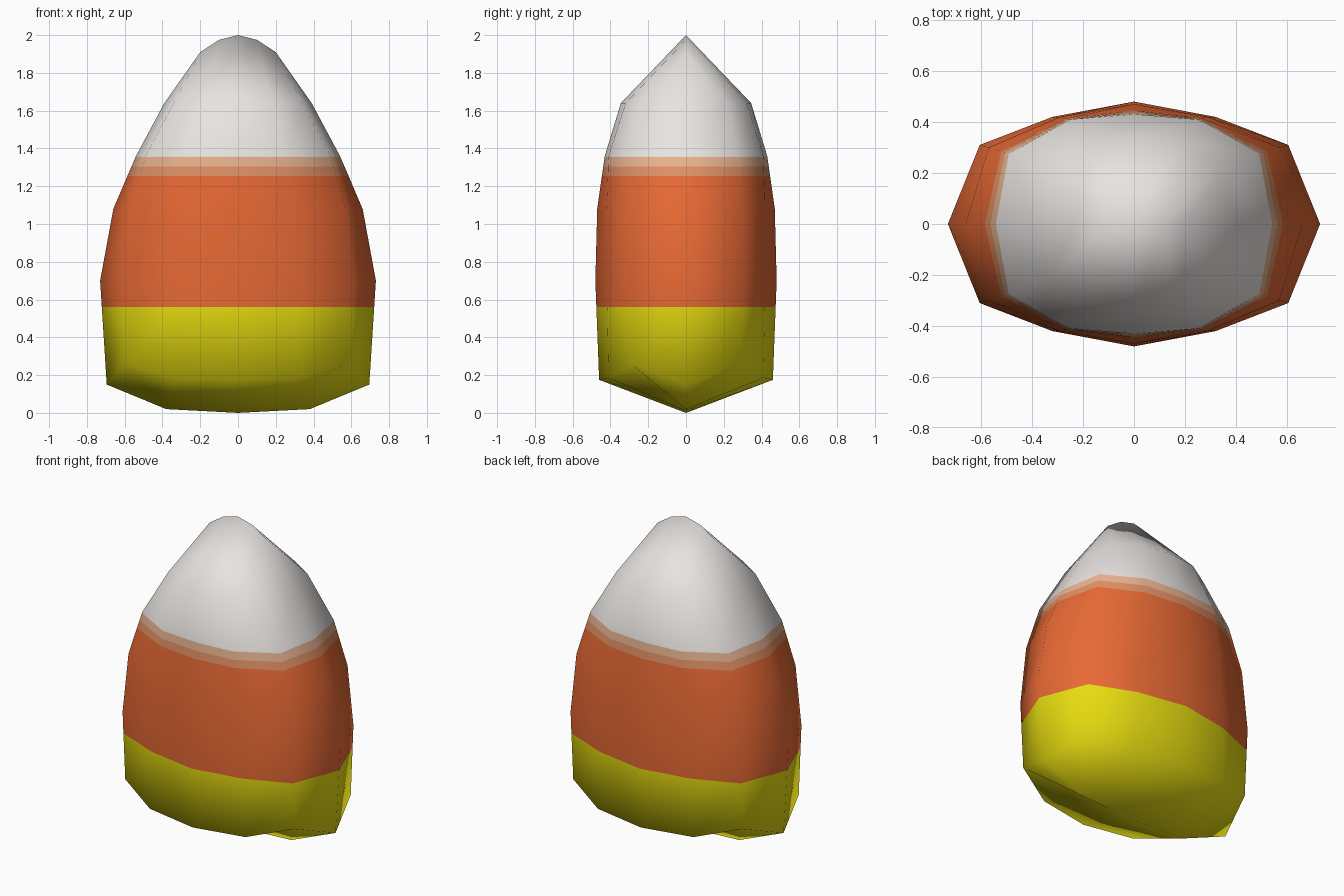
import bpy, bmesh

if "Cube" in bpy.data.objects:
    bpy.data.objects.remove(bpy.data.objects["Cube"])

# Quarter cross-sections (x, y, z): side tip, corner, shoulder, face centre
RINGS = [
    [(0.38, 0, 0.02), (0.38, 0, 0.02), (0.19, 0, 0.01), (0, 0, 0.0)],   # bottom ridge
    [(0.695, 0, 0.15), (0.60, 0.29, 0.26), (0.34, 0.41, 0.185), (0, 0.46, 0.175)],
    [(0.73, 0, 0.70), (0.605, 0.31, 0.70), (0.32, 0.42, 0.70), (0, 0.48, 0.70)],
    [(0.66, 0, 1.08), (0.57, 0.30, 1.08), (0.29, 0.42, 1.08), (0, 0.47, 1.08)],
    [(0.54, 0, 1.36), (0.49, 0.275, 1.36), (0.25, 0.41, 1.36), (0, 0.43, 1.36)],
    [(0.39, 0, 1.64), (0.34, 0.22, 1.64), (0.18, 0.32, 1.64), (0, 0.345, 1.64)],
    [(0.20, 0, 1.91), (0.20, 0, 1.91), (0.10, 0, 1.975), (0, 0, 2.0)],  # top ridge
]

# Colour bands from the bottom up: name, linear colour, upper height
BANDS = [
    ("yellow", (0.80, 0.72, 0.005), 0.56),
    ("orange", (0.82, 0.145, 0.036), 1.255),
    ("light orange", (0.74, 0.28, 0.13), 1.305),
    ("peach", (0.82, 0.46, 0.28), 1.355),
    ("white", (0.84, 0.81, 0.79), 9.0),
]


def full_ring(q):
    """Mirror a quarter section into a closed 12-sided ring."""
    half = q + [(-x, y, z) for x, y, z in reversed(q[:3])]
    return half + [(x, -y, z) for x, y, z in reversed(half[1:-1])]


# Loft the rings into a closed body
bm = bmesh.new()
loops = [[bm.verts.new(p) for p in full_ring(q)] for q in RINGS]
for a, b in zip(loops, loops[1:]):
    n = len(a)
    for i in range(n):
        j = (i + 1) % n
        bm.faces.new((a[i], a[j], b[j], b[i]))
bmesh.ops.remove_doubles(bm, verts=bm.verts[:], dist=0.0005)

# Cut the body at the colour borders and colour by height
for _, _, top in BANDS[:-1]:
    geom = bm.verts[:] + bm.edges[:] + bm.faces[:]
    bmesh.ops.bisect_plane(bm, geom=geom, dist=0.0001,
                           plane_co=(0, 0, top), plane_no=(0, 0, 1))
bmesh.ops.recalc_face_normals(bm, faces=bm.faces[:])
for f in bm.faces:
    z = f.calc_center_median().z
    f.material_index = next(i for i, b in enumerate(BANDS) if z < b[2])
    f.smooth = True

mesh = bpy.data.meshes.new("candy_body")
bm.to_mesh(mesh)
bm.free()
for name, col, _ in BANDS:
    mat = bpy.data.materials.new(name)
    mat.diffuse_color = (*col, 1)
    mat.use_nodes = True
    mat.node_tree.nodes["Principled BSDF"].inputs["Base Color"].default_value = mat.diffuse_color
    mesh.materials.append(mat)
obj = bpy.data.objects.new("candy_body", mesh)
bpy.context.collection.objects.link(obj)
